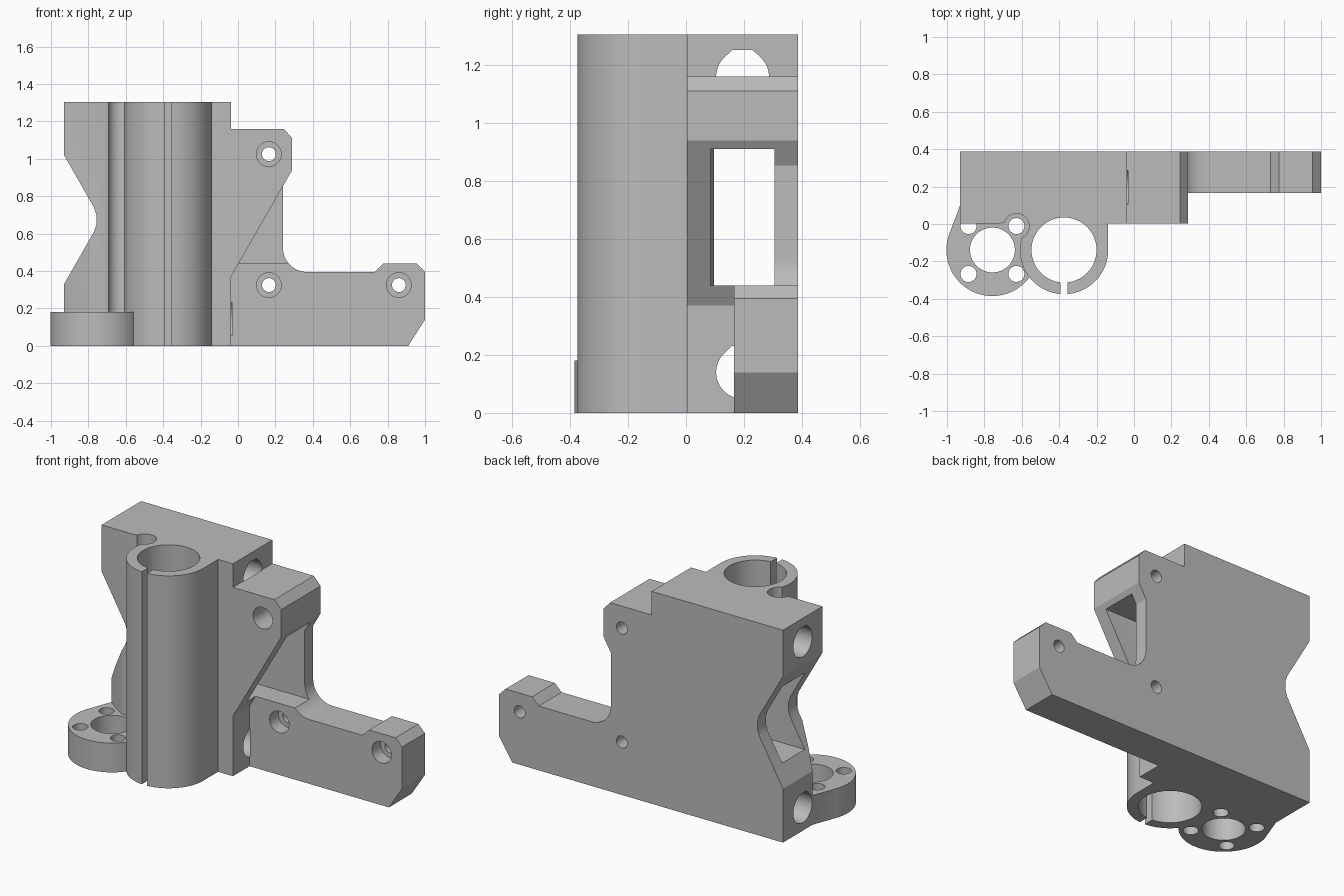
import bpy, bmesh
from math import sin, cos, pi, radians

old = bpy.data.objects.get("Cube")
if old:
    bpy.data.objects.remove(old, do_unlink=True)

grey = bpy.data.materials.new("plain grey")
grey.use_nodes = True
colour = (0.5, 0.5, 0.5, 1)
grey.diffuse_color = colour
grey.node_tree.nodes["Principled BSDF"].inputs["Base Color"].default_value = colour


def prism(name, pts, axis, a, b):
    """Extrude a 2D outline along an axis from a to b."""
    place = {"x": lambda u, v: (a, u, v),
             "y": lambda u, v: (u, a, v),
             "z": lambda u, v: (u, v, a)}[axis]
    bm = bmesh.new()
    face = bm.faces.new([bm.verts.new(place(u, v)) for u, v in pts])
    out = bmesh.ops.extrude_face_region(bm, geom=[face])
    move = [b - a if axis == k else 0 for k in "xyz"]
    bmesh.ops.translate(bm, vec=move, verts=[g for g in out["geom"] if isinstance(g, bmesh.types.BMVert)])
    bmesh.ops.recalc_face_normals(bm, faces=bm.faces)
    mesh = bpy.data.meshes.new(name)
    bm.to_mesh(mesh)
    bm.free()
    mesh.materials.append(grey)
    ob = bpy.data.objects.new(name, mesh)
    bpy.context.collection.objects.link(ob)
    return ob


def rect(u0, v0, u1, v1):
    return [(u0, v0), (u1, v0), (u1, v1), (u0, v1)]


def arc(u, v, r, start=0, end=360, n=64):
    full = end - start == 360
    steps = n if full else n + 1
    angles = [radians(start + (end - start) * i / n) for i in range(steps)]
    return [(u + r * cos(t), v + r * sin(t)) for t in angles]


def combine(target, tool, operation):
    mod = target.modifiers.new(operation.lower(), "BOOLEAN")
    mod.operation, mod.solver, mod.object = operation, "EXACT", tool
    bpy.context.view_layer.objects.active = target
    bpy.ops.object.modifier_apply(modifier=mod.name)
    bpy.data.objects.remove(tool, do_unlink=True)


def cut(*args):
    combine(bracket, prism("cutter", *args), "DIFFERENCE")


def add(*args):
    combine(bracket, prism("addition", *args), "UNION")


FRONT, BACK, TOP = 0.004, 0.387, 1.305
BX, NX, CY = -0.374, -0.757, -0.139      # bearing and nut centres

# Body plate with waist notch on one side and arm on the other
outline = [(-0.93, 0), (-0.93, 0.33), (-0.77, 0.61), (-0.757, 0.65),
           (-0.757, 0.70), (-0.77, 0.74), (-0.93, 1.02), (-0.93, TOP),
           (-0.037, TOP), (-0.037, 1.16), (0.245, 1.16), (0.29, 1.11),
           (0.29, 0.94), (0.24, 0.853)]
outline += arc(0.37, 0.525, 0.13, 180, 270, 14)
outline += [(0.73, 0.395), (0.775, 0.44), (0.955, 0.44), (1, 0.395),
            (1, 0.14), (0.91, 0)]
bracket = prism("carriage_bracket", outline, "y", FRONT, BACK)

# Thin the arm and slope the front gusset
cut([(-0.037, -0.1), (-0.037, 0.37), (0.29, 0.94), (0.35, 1.045),
     (1.2, 1.045), (1.2, -0.1)], "y", -0.1, 0.165)

# Belt passage right through the body
cut(rect(0.085, 0.44, 0.305, 0.91), "x", -1.2, 1.2)

# Relieved front corner above the nut flange
cut([(-1.1, -0.1), (-1.1, 0.2), (-0.93, 0.1), (-0.86, 0.045),
     (-0.77, -0.01), (-0.77, -0.1)], "z", -0.1, 0.65)

# Bearing sleeve and its web to the body
sleeve = arc(BX, CY, 0.236, -180, 0, 48)
sleeve += [(BX + 0.236, 0.03)] + arc(BX, CY, 0.236, 90, 180, 24)[:-1]
add(sleeve, "z", 0, TOP)

# Nut flange with tangent shoulder
flange = arc(NX, CY, 0.246, 160, 360, 64)
flange += [(-0.511, 0.1), (-0.93, 0.1)]
add(flange, "z", 0, 0.18)

# Sleeve bore and clamping slit
cut(arc(BX, CY, 0.174), "z", -0.1, 1.4)
cut(rect(BX - 0.018, -0.5, BX + 0.018, CY), "z", -0.1, 1.4)

# Driver clearance beside the sleeve
cut(arc(-0.628, -0.012, 0.068, n=40), "z", 0.18, 1.4)
cut([(-0.73, -0.02), (-0.71, FRONT), (-0.685, 0.012), (-0.66, 0.046),
     (-0.61, 0), (-0.61, -0.02)], "z", 0.18, 1.4)

# Flange bore and four screw holes
cut(arc(NX, CY, 0.12), "z", -0.1, 0.18)
for sx in (-1, 1):
    for sy in (-1, 1):
        cut(arc(NX + sx * 0.128, CY + sy * 0.128, 0.043, n=32), "z", -0.1, 0.18)

# Rod holes with flat-topped teardrop section
for z in (0.14, 1.16):
    drop = arc(0.195, z, 0.091, 135, 405, 48)
    drop += [(0.195 + 0.036, z + 0.091), (0.195 - 0.036, z + 0.091)]
    cut(drop, "x", -1.1, -0.033)

# Counterbored mounting holes
for x, z in ((0.165, 1.025), (0.165, 0.325), (0.86, 0.325)):
    cut(arc(x, z, 0.037, n=32), "y", -0.1, 0.5)
    cut(arc(x, z, 0.066, n=40), "y", -0.1, 0.25)

bpy.ops.object.select_all(action="DESELECT")
bracket.select_set(True)
bpy.context.view_layer.objects.active = bracket
bpy.ops.object.shade_smooth_by_angle(angle=radians(25))
